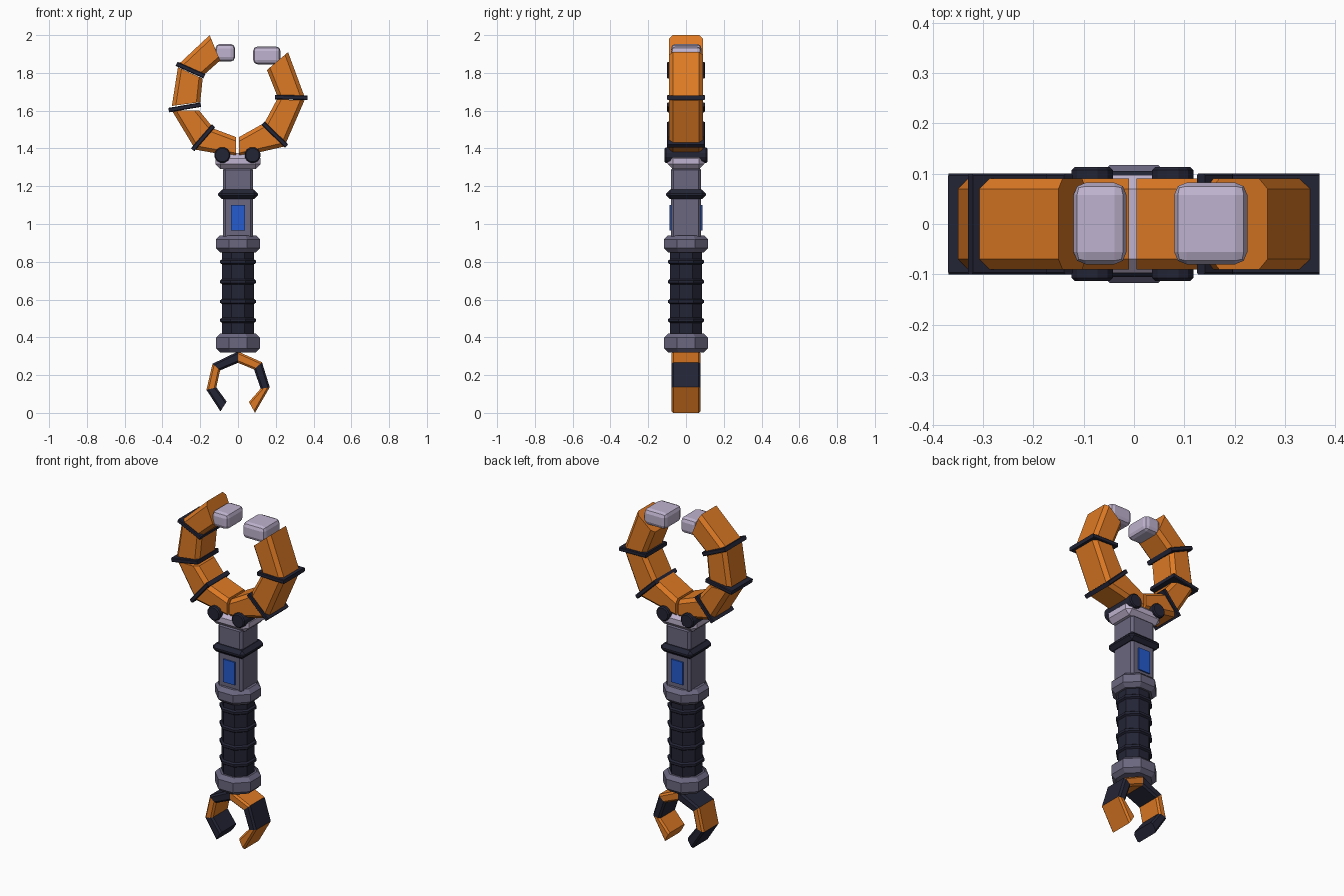
import bpy, bmesh, math
from mathutils import Vector

if "Cube" in bpy.data.objects:
    bpy.data.objects.remove(bpy.data.objects["Cube"])


def material(name, rgb):
    m = bpy.data.materials.new(name)
    m.diffuse_color = (*rgb, 1)
    m.use_nodes = True
    m.node_tree.nodes["Principled BSDF"].inputs["Base Color"].default_value = m.diffuse_color
    return m


ORANGE = material("orange", (0.73, 0.195, 0.018))
DARK = material("dark navy", (0.017, 0.018, 0.036))
GREY = material("slate grey", (0.145, 0.135, 0.215))
LILAC = material("pale lilac", (0.52, 0.45, 0.62))
BLUE = material("panel blue", (0.018, 0.105, 0.62))


def finish(name, bm, mat):
    bmesh.ops.recalc_face_normals(bm, faces=bm.faces[:])
    me = bpy.data.meshes.new(name)
    bm.to_mesh(me)
    bm.free()
    me.materials.append(mat)
    ob = bpy.data.objects.new(name, me)
    bpy.context.collection.objects.link(ob)
    return ob


def bevel(bm, edges, width, segments=1):
    bmesh.ops.bevel(bm, geom=edges, offset=width, segments=segments,
                    profile=0.5, affect='EDGES', clamp_overlap=True)


def box(name, lo, hi, mat, width=0.0, segments=1):
    bm = bmesh.new()
    bmesh.ops.create_cube(bm, size=1)
    for v in bm.verts:
        v.co = Vector([(a + b) / 2 + c * (b - a) for a, b, c in zip(lo, hi, v.co)])
    if width:
        bevel(bm, bm.edges[:], width, segments)
    return finish(name, bm, mat)


def segment(name, quad, half, width, mat):
    """Claw segment: side outline (inner start, inner end, outer end, outer start)
    extruded in depth, chamfered along its length only."""
    bm = bmesh.new()
    f = [bm.verts.new((x, -half, z)) for x, z in quad]
    b = [bm.verts.new((x, half, z)) for x, z in quad]
    bm.faces.new(f)
    bm.faces.new(b[::-1])
    for i in range(4):
        j = (i + 1) % 4
        bm.faces.new((f[j], f[i], b[i], b[j]))
    long_edges = [bm.edges.get((s[i], s[i + 1])) for s in (f, b) for i in (0, 2)]
    bevel(bm, long_edges, width)
    return finish(name, bm, mat)


def plate(name, p, q, mat, half=0.1, thick=0.024):
    """Thin joint plate whose side outline runs from p to q."""
    p, q = Vector(p), Vector(q)
    n = Vector((q.y - p.y, p.x - q.x)).normalized() * thick / 2
    return segment(name, [p + n, q + n, q - n, p - n], half, 0.004, mat)


def turned(name, profile, sides, mat):
    """Stack of (flat-to-centre radius, height) rings around z, flat side forward."""
    bm = bmesh.new()
    k = 1 / math.cos(math.pi / sides)
    rings = []
    for r, z in profile:
        rings.append([bm.verts.new((r * k * math.cos((i + .5) * 2 * math.pi / sides),
                                    r * k * math.sin((i + .5) * 2 * math.pi / sides), z))
                      for i in range(sides)])
    for a, b in zip(rings, rings[1:]):
        for i in range(sides):
            j = (i + 1) % sides
            bm.faces.new((a[i], a[j], b[j], b[i]))
    bm.faces.new(rings[0][::-1])
    bm.faces.new(rings[-1])
    return finish(name, bm, mat)


# Handle grip with raised bands, and the two octagonal collars
turned("grip", [(0.084, 0.40), (0.084, 0.87)], 8, DARK)
for z in (0.49, 0.59, 0.695, 0.80):
    turned("grip_band", [(0.084, z - 0.014), (0.094, z - 0.007),
                         (0.094, z + 0.007), (0.084, z + 0.014)], 8, DARK)
for name, lo, hi in (("lower_collar", 0.32, 0.42), ("upper_collar", 0.85, 0.94)):
    turned(name, [(0.095, lo), (0.117, lo + 0.022),
                  (0.117, hi - 0.022), (0.095, hi)], 8, GREY)

# Neck, belt, blue panels front and back, and the claw mount
box("neck", (-0.08, -0.08, 0.92), (0.08, 0.08, 1.30), GREY, 0.014)
box("neck_belt", (-0.105, -0.105, 1.132), (0.105, 0.105, 1.182), DARK, 0.02)
for s in (-1, 1):
    ys = sorted((s * 0.079, s * 0.088))
    box("blue_panel", (-0.038, ys[0], 0.965), (0.038, ys[1], 1.10), BLUE)
box("claw_mount", (-0.12, -0.097, 1.29), (0.12, 0.097, 1.375), LILAC, 0.027)

# Pivot pins running through the mount
for x in (-0.083, 0.077):
    ob = turned("pivot_pin", [(0.035, -0.113), (0.041, -0.107),
                              (0.041, 0.107), (0.035, 0.113)], 12, DARK)
    ob.rotation_euler.x = math.pi / 2
    ob.location = (x, 0, 1.365)

# Large upper claws
left = [((-.01, 1.46), (-.13, 1.505), (-.232, 1.395), (-.01, 1.355)),
        ((-.14, 1.52), (-.205, 1.60), (-.35, 1.60), (-.235, 1.41)),
        ((-.20, 1.645), (-.187, 1.77), (-.318, 1.83), (-.35, 1.625)),
        ((-.18, 1.79), (-.095, 1.865), (-.15, 2.0), (-.31, 1.85))]
right = [((.005, 1.46), (.13, 1.53), (.245, 1.41), (.005, 1.355)),
         ((.14, 1.535), (.207, 1.66), (.352, 1.655), (.25, 1.42)),
         ((.207, 1.68), (.153, 1.815), (.265, 1.91), (.35, 1.68))]
for side, quads in (("left", left), ("right", right)):
    for i, q in enumerate(quads):
        segment(f"{side}_claw_segment_{i + 1}", q, 0.09, 0.02, ORANGE)
for p, q in (((-.13, 1.52), (-.24, 1.393)), ((-.197, 1.632), (-.367, 1.603)),
             ((-.178, 1.782), (-.325, 1.848)), ((.133, 1.533), (.257, 1.413)),
             ((.195, 1.672), (.368, 1.668))):
    plate("claw_joint_plate", p, q, DARK)

# Soft pads at the claw tips
box("left_tip_pad", (-.12, -.08, 1.86), (-.015, .082, 1.953), LILAC, 0.024, 2)
box("right_tip_pad", (.08, -.08, 1.845), (.225, .082, 1.94), LILAC, 0.024, 2)

# Small lower claws with alternating colours
lower_left = [((0, .265), (-.095, .225), (-.135, .26), (0, .325)),
              ((-.095, .225), (-.115, .135), (-.167, .122), (-.135, .26)),
              ((-.115, .135), (-.06, .06), (-.093, .008), (-.167, .122))]
lower_right = [((0, .265), (.085, .23), (.127, .268), (0, .325)),
               ((.085, .23), (.12, .128), (.168, .136), (.127, .268)),
               ((.12, .128), (.058, .058), (.09, 0), (.168, .136))]
for side, quads, cols in (("left", lower_left, (DARK, ORANGE, DARK)),
                          ("right", lower_right, (ORANGE, DARK, ORANGE))):
    for i, (q, c) in enumerate(zip(quads, cols)):
        segment(f"lower_{side}_claw_segment_{i + 1}", q, 0.077, 0.01, c)
